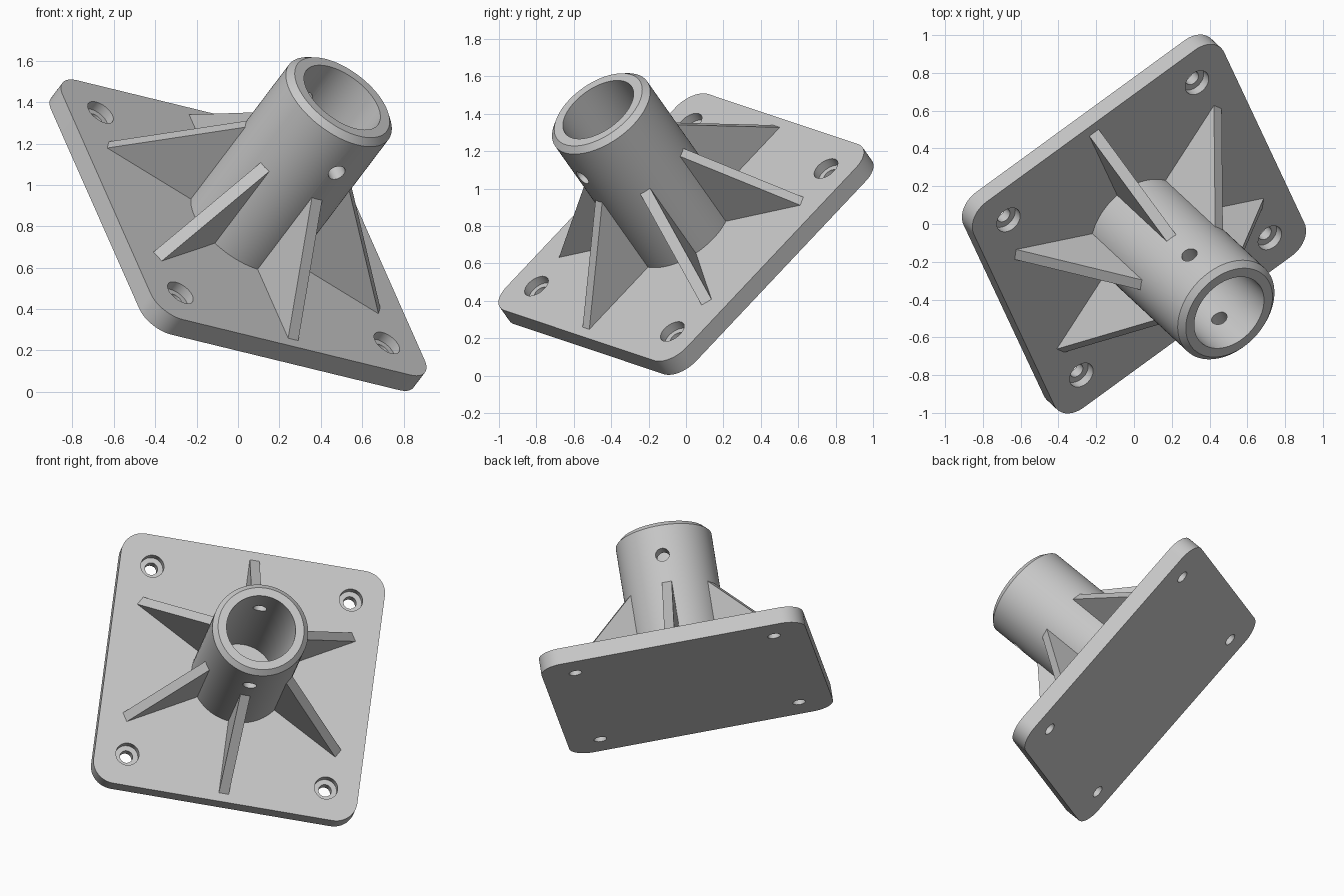
import bpy, bmesh, math
from mathutils import Matrix, Vector

cube = bpy.data.objects.get("Cube")
if cube:
    bpy.data.objects.remove(cube, do_unlink=True)

GREY = (0.57, 0.57, 0.57, 1)
mat = bpy.data.materials.new("light grey")
mat.use_nodes = True
mat.diffuse_color = GREY
mat.node_tree.nodes["Principled BSDF"].inputs["Base Color"].default_value = GREY

# Dimensions, with the plate's upper face at local z = 0
HALF, CORNER, THICK = 0.835, 0.14, 0.105
OUTER, BORE, HEIGHT, CHAMFER = 0.301, 0.217, 0.905, 0.031
HOLE_AT = 0.629

# Tilted frame of the whole bracket
n = Vector((0.526, -0.490, 0.695)).normalized()
u = Vector((0.792, 0.578, -0.194))
u = (u - n * u.dot(n)).normalized()
v = n.cross(u)
origin = n * (THICK / 2) + Vector((0, 0, 0.757))
FRAME = Matrix.Translation(origin) @ Matrix((u, v, n)).transposed().to_4x4()


def make(name, bm):
    bmesh.ops.recalc_face_normals(bm, faces=bm.faces)
    me = bpy.data.meshes.new(name)
    bm.to_mesh(me)
    bm.free()
    me.materials.append(mat)
    ob = bpy.data.objects.new(name, me)
    bpy.context.collection.objects.link(ob)
    return ob


def prism(name, points, depth):
    """Extrude a closed outline of 3D points along a vector."""
    bm = bmesh.new()
    face = bm.faces.new([bm.verts.new(p) for p in points])
    ext = bmesh.ops.extrude_face_region(bm, geom=[face], use_keep_orig=True)
    moved = [g for g in ext["geom"] if isinstance(g, bmesh.types.BMVert)]
    bmesh.ops.translate(bm, verts=moved, vec=depth)
    return make(name, bm)


def lathe(name, profile, steps=96):
    """Revolve a closed (radius, height) profile around z."""
    bm = bmesh.new()
    rings = []
    for i in range(steps):
        a = math.tau * i / steps
        rings.append([bm.verts.new((r * math.cos(a), r * math.sin(a), z)) for r, z in profile])
    for i, ring in enumerate(rings):
        nxt = rings[(i + 1) % steps]
        for j in range(len(profile)):
            k = (j + 1) % len(profile)
            bm.faces.new((ring[j], nxt[j], nxt[k], ring[k]))
    return make(name, bm)


def cut_cylinder(target, radius, length, matrix):
    bm = bmesh.new()
    bmesh.ops.create_cone(bm, cap_ends=True, segments=40, radius1=radius,
                          radius2=radius, depth=length, matrix=matrix)
    cutter = make("cutter", bm)
    cutter.hide_render = True
    mod = target.modifiers.new("cut", "BOOLEAN")
    mod.operation, mod.solver, mod.object = "DIFFERENCE", "EXACT", cutter
    bpy.context.view_layer.objects.active = target
    bpy.ops.object.modifier_apply(modifier=mod.name)
    bpy.data.objects.remove(cutter, do_unlink=True)


# Base plate with rounded corners
outline = []
for q, (sx, sy) in enumerate(((1, 1), (-1, 1), (-1, -1), (1, -1))):
    for i in range(13):
        a = math.pi / 2 * (q + i / 12)
        outline.append((sx * (HALF - CORNER) + CORNER * math.cos(a),
                        sy * (HALF - CORNER) + CORNER * math.sin(a), -THICK))
plate = prism("base_plate", outline, (0, 0, THICK))

# Counterbored screw holes
for sx in (-1, 1):
    for sy in (-1, 1):
        spot = Matrix.Translation((sx * HOLE_AT, sy * HOLE_AT, 0))
        cut_cylinder(plate, 0.073, 0.1, spot)
        cut_cylinder(plate, 0.04, 0.6, spot)

# Socket tube with chamfered rim and a cross pin hole
tube = lathe("socket_tube", [(OUTER, -0.01), (OUTER, HEIGHT - CHAMFER),
                             (OUTER - CHAMFER, HEIGHT), (BORE, HEIGHT), (BORE, -0.01)])
pin = Matrix.Translation((0, 0, 0.68)) @ Matrix.Rotation(math.pi / 2, 4, "X")
cut_cylinder(tube, 0.043, 1, pin)

# Six triangular ribs
parts = [plate, tube]
WIDTH = 0.062
for i in range(6):
    rib = prism("rib_%d" % (i + 1),
                [(0.27, -WIDTH / 2, -0.01), (0.78, -WIDTH / 2, -0.01),
                 (0.78, -WIDTH / 2, 0), (0.27, -WIDTH / 2, 0.53)], (0, WIDTH, 0))
    rib.data.transform(Matrix.Rotation(math.radians(30 + 60 * i), 4, "Z"))
    parts.append(rib)

# Tilt everything into place and shade
bpy.ops.object.select_all(action="DESELECT")
for ob in parts:
    ob.data.transform(FRAME)
    ob.select_set(True)
bpy.context.view_layer.objects.active = plate
bpy.ops.object.shade_smooth_by_angle(angle=math.radians(30))
